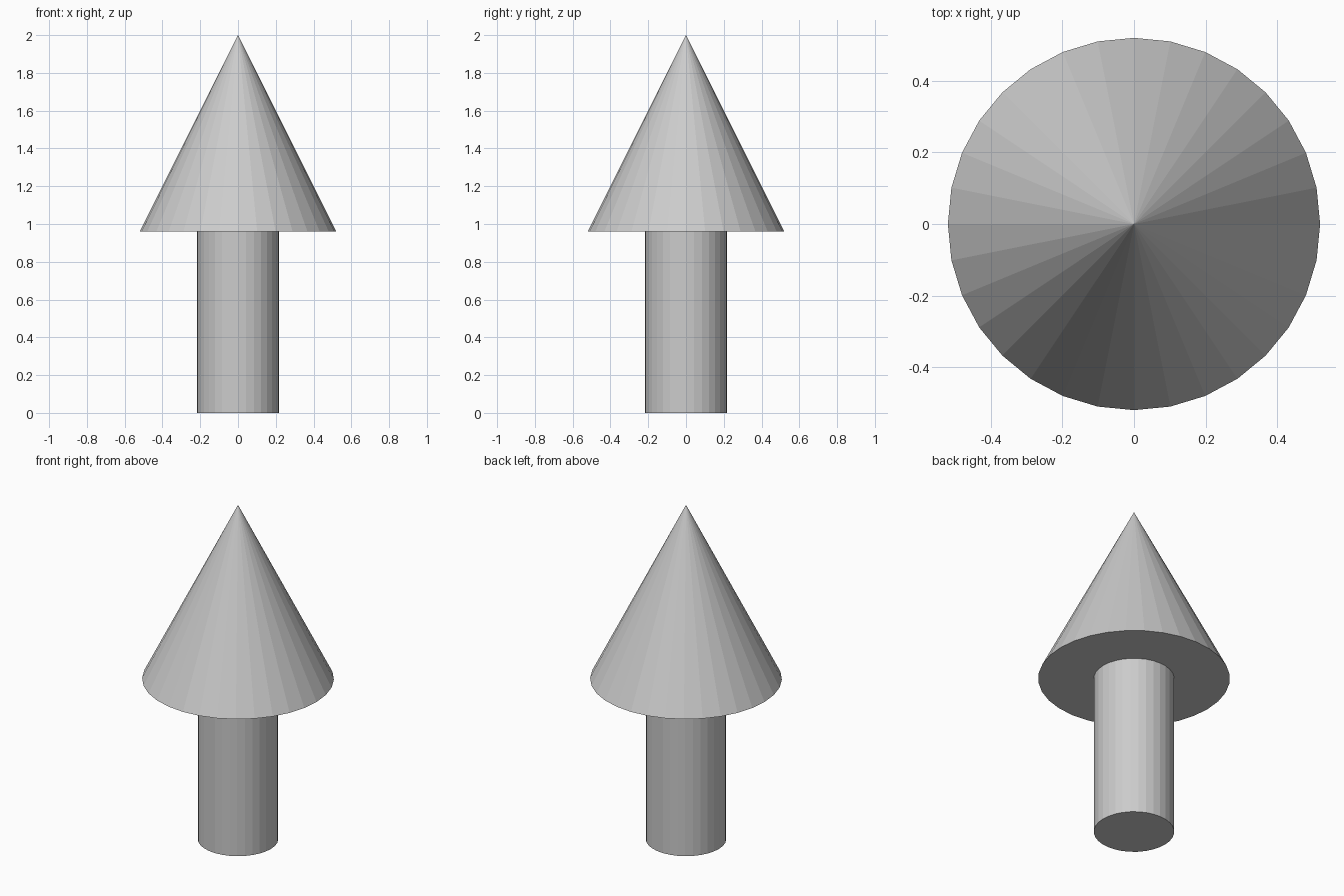
import bpy

if "Cube" in bpy.data.objects:
    bpy.data.objects.remove(bpy.data.objects["Cube"])

SIDES = 32
CAP_BASE = 0.96
HEIGHT = 2.0


def add_round(name, bottom_radius, top_radius, z0, z1):
    bpy.ops.mesh.primitive_cone_add(
        vertices=SIDES, radius1=bottom_radius, radius2=top_radius,
        depth=z1 - z0, location=(0, 0, (z0 + z1) / 2))
    obj = bpy.context.object
    obj.name = name
    return obj


# Straight trunk, standing on the ground
add_round("trunk", 0.218, 0.218, 0, CAP_BASE)

# Pointed cone sitting on the trunk
add_round("cone_top", 0.52, 0, CAP_BASE, HEIGHT)
